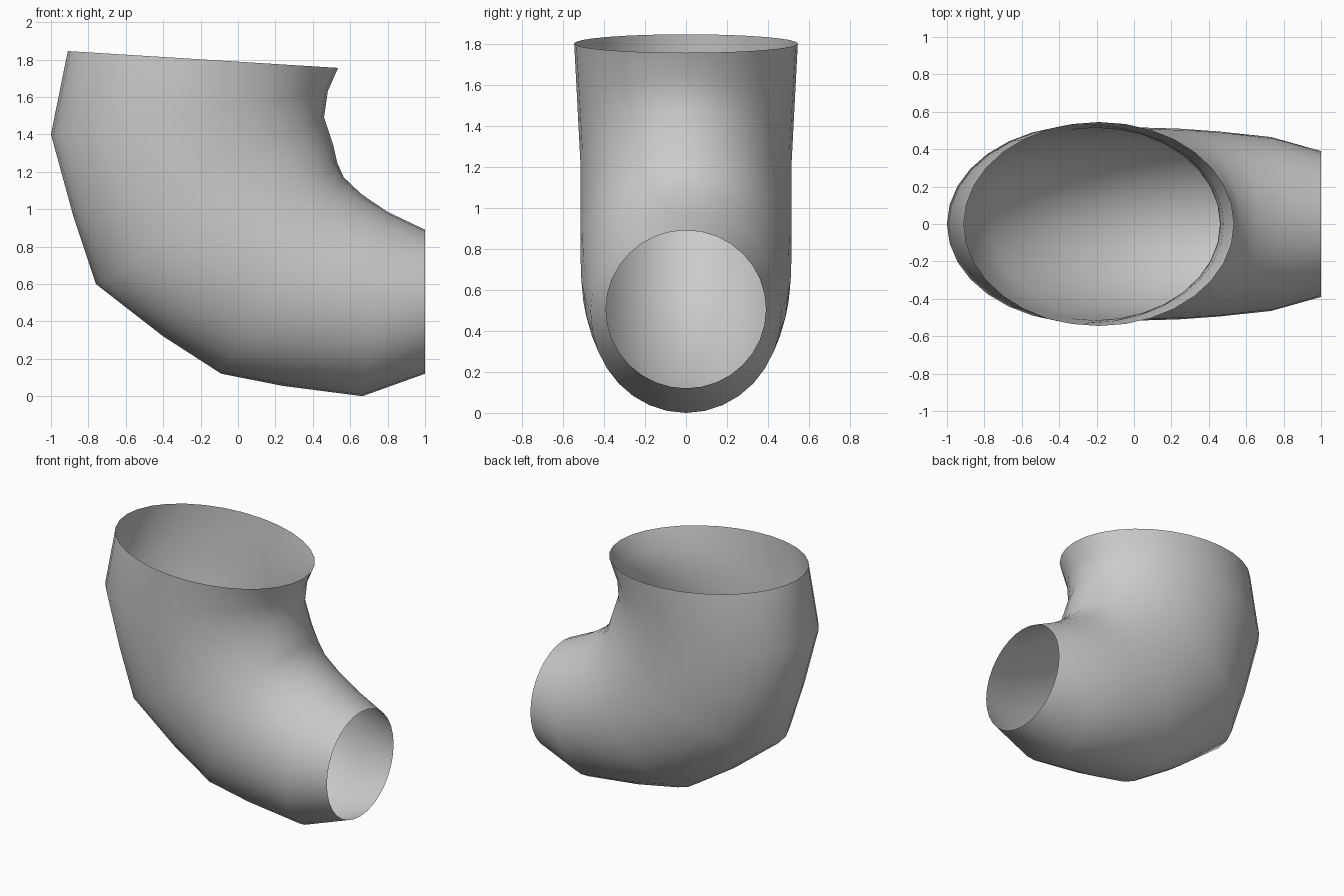
import bpy, bmesh, math
from mathutils import Vector

cube = bpy.data.objects.get("Cube")
if cube:
    bpy.data.objects.remove(cube, do_unlink=True)

# Single plain grey material
grey = bpy.data.materials.new("light_grey")
grey.use_nodes = True
colour = (0.6, 0.6, 0.6, 1)
grey.diffuse_color = colour
grey.node_tree.nodes["Principled BSDF"].inputs["Base Color"].default_value = colour

# Each section: outer bend x, z; inner bend x, z; half width in y
SECTIONS = [
    (-0.91, 1.845, 0.535, 1.755, 0.545),
    (-1.00, 1.40, 0.48, 1.63, 0.53),
    (-0.88, 0.96, 0.46, 1.49, 0.515),
    (-0.76, 0.60, 0.51, 1.34, 0.515),
    (-0.40, 0.32, 0.53, 1.25, 0.515),
    (-0.09, 0.12, 0.565, 1.17, 0.51),
    (0.24, 0.055, 0.66, 1.08, 0.495),
    (0.665, 0.0, 0.80, 0.985, 0.465),
    (1.00, 0.12, 1.00, 0.89, 0.39),
]
SIDES = 32


def add_ring(bm, ox, oz, ix, iz, width):
    """Ellipse of vertices spanning the outer and inner bend points."""
    outer, inner = Vector((ox, 0, oz)), Vector((ix, 0, iz))
    centre, axis = (outer + inner) / 2, (inner - outer) / 2
    ring = []
    for k in range(SIDES):
        a = math.tau * k / SIDES
        point = centre + axis * math.cos(a) + Vector((0, width * math.sin(a), 0))
        ring.append(bm.verts.new(point))
    return ring


# Open elbow sleeve lofted through the sections
bm = bmesh.new()
rings = [add_ring(bm, *s) for s in SECTIONS]
for upper, lower in zip(rings, rings[1:]):
    for k in range(SIDES):
        n = (k + 1) % SIDES
        bm.faces.new((upper[k], lower[k], lower[n], upper[n])).smooth = True

mesh = bpy.data.meshes.new("elbow_sleeve")
bm.to_mesh(mesh)
bm.free()
mesh.materials.append(grey)
sleeve = bpy.data.objects.new("elbow_sleeve", mesh)
bpy.context.collection.objects.link(sleeve)
